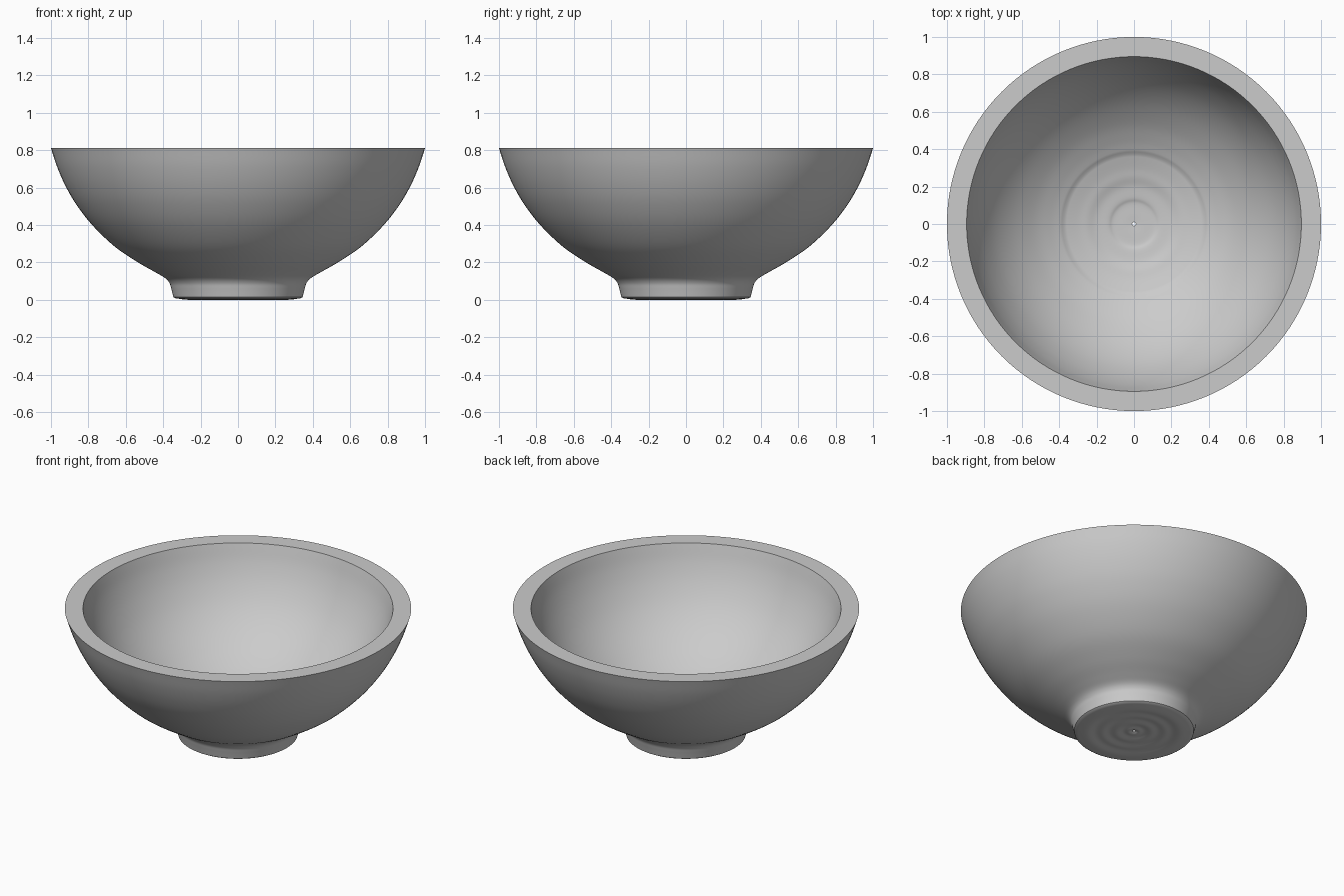
import bpy, bmesh, math
from mathutils import Vector

cube = bpy.data.objects.get("Cube")
if cube:
    bpy.data.objects.remove(cube)

SEGMENTS = 128


def smooth_path(points, steps=5):
    """Catmull-Rom curve through a few profile points."""
    pts = [Vector(p) for p in points]
    pts = [2 * pts[0] - pts[1]] + pts + [2 * pts[-1] - pts[-2]]
    path = []
    for a, b, c, d in zip(pts, pts[1:], pts[2:], pts[3:]):
        for i in range(steps):
            t = i / steps
            path.append(0.5 * (2 * b + (c - a) * t + (2 * a - 5 * b + 4 * c - d) * t ** 2
                               + (3 * b - a - 3 * c + d) * t ** 3))
    return path + [pts[-2]]


# Underside of the foot, with shallow turning ripples
underside = [(0.01, 0.012), (0.03, 0.006), (0.06, 0.010), (0.10, 0.004), (0.14, 0.008),
             (0.18, 0.003), (0.22, 0.006), (0.27, 0.0), (0.335, 0.008)]
# Foot side flaring into the outer wall
outer = [(0.345, 0.014), (0.357, 0.06), (0.367, 0.09), (0.39, 0.116), (0.44, 0.146),
         (0.535, 0.20), (0.66, 0.285), (0.78, 0.40), (0.865, 0.51), (0.923, 0.61),
         (0.967, 0.71), (1.0, 0.81)]
# Inner wall down to the slightly stepped floor
inner = [(0.895, 0.81), (0.86, 0.70), (0.81, 0.59), (0.74, 0.48), (0.65, 0.38),
         (0.54, 0.29), (0.45, 0.235), (0.385, 0.203)]
floor = [(0.375, 0.194), (0.30, 0.172), (0.25, 0.161), (0.20, 0.147), (0.14, 0.14),
         (0.11, 0.132), (0.05, 0.13), (0.01, 0.128)]
profile = [p for part in (underside, outer, inner, floor) for p in smooth_path(part)]

# Lathe the closed profile around z, leaving the pin hole in the middle
bm = bmesh.new()
verts = [bm.verts.new((p.x, 0, p.y)) for p in profile]
edges = [bm.edges.new((a, b)) for a, b in zip(verts, verts[1:] + verts[:1])]
bmesh.ops.spin(bm, geom=verts + edges, cent=(0, 0, 0), axis=(0, 0, 1),
               angle=math.tau, steps=SEGMENTS, use_merge=True)
bmesh.ops.remove_doubles(bm, verts=bm.verts, dist=1e-5)
bmesh.ops.recalc_face_normals(bm, faces=bm.faces)
mesh = bpy.data.meshes.new("bowl")
bm.to_mesh(mesh)
bm.free()
bowl = bpy.data.objects.new("bowl", mesh)
bpy.context.collection.objects.link(bowl)

# Plain grey surface
grey = bpy.data.materials.new("light grey")
grey.use_nodes = True
colour = (0.6, 0.6, 0.6, 1)
grey.diffuse_color = colour
grey.node_tree.nodes["Principled BSDF"].inputs["Base Color"].default_value = colour
mesh.materials.append(grey)

# Smooth walls, crisp rim
bpy.context.view_layer.objects.active = bowl
bowl.select_set(True)
bpy.ops.object.shade_smooth_by_angle(angle=math.radians(40))
